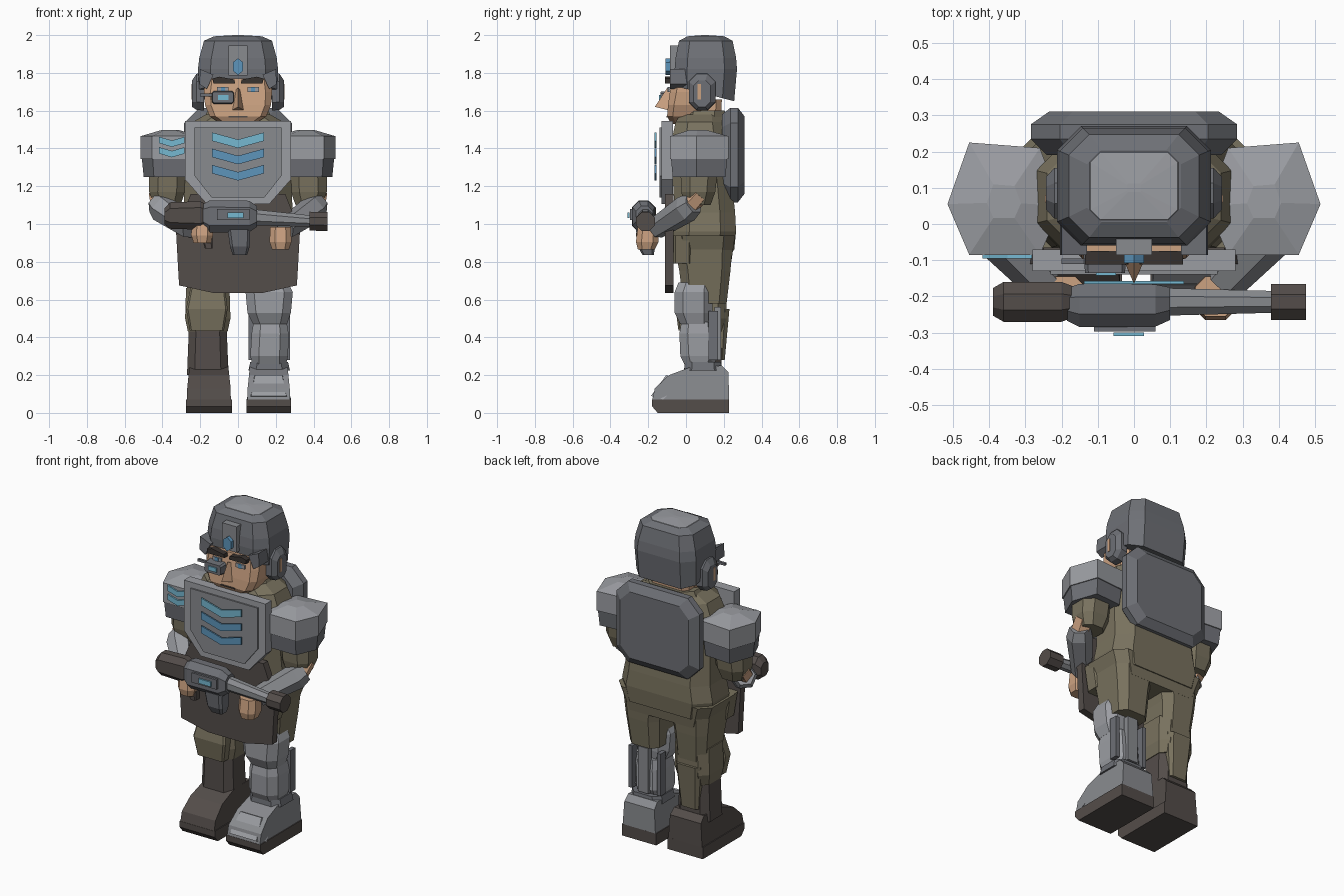
import bpy, bmesh, math
from mathutils import Vector


def mat(name, r, g, b):
    m = bpy.data.materials.new(name)
    m.diffuse_color = (r, g, b, 1)
    return m


STEEL = mat("dark steel", .155, .162, .18)
PLATE = mat("mid steel", .25, .258, .275)
LIGHT = mat("light steel", .33, .34, .365)
KHAKI = mat("khaki cloth", .19, .168, .112)
BROWN = mat("brown leather", .088, .074, .068)
SKIN = mat("skin", .60, .36, .22)
CYAN = mat("light blue", .18, .48, .64)
BLUE = mat("blue", .11, .30, .50)
DARK = mat("dark hair", .04, .033, .03)


def skin_rings(name, m, rings):
    """Flat-shaded closed solid through rings of equal point count."""
    bm = bmesh.new()
    vs = [[bm.verts.new(p) for p in r] for r in rings]
    n = len(vs[0])
    for a, b in zip(vs, vs[1:]):
        for i in range(n):
            bm.faces.new((a[i], a[(i + 1) % n], b[(i + 1) % n], b[i]))
    bm.faces.new(vs[0])
    bm.faces.new(vs[-1])
    bmesh.ops.recalc_face_normals(bm, faces=bm.faces)
    me = bpy.data.meshes.new(name)
    bm.to_mesh(me)
    bm.free()
    me.materials.append(m)
    ob = bpy.data.objects.new(name, me)
    bpy.context.collection.objects.link(ob)
    return ob


def place(axis, t, u, v):
    return {"z": (u, v, t), "x": (t, u, v), "y": (u, t, v)}[axis]


def loft(name, m, secs, axis="z", ch=.3):
    """Chamfered boxes (t, cu, cv, hu, hv[, tilt]) joined along an axis."""
    rings = []
    for t, cu, cv, hu, hv, *tilt in secs:
        c = ch * min(hu, hv)
        k = tilt[0] if tilt else 0
        pts = [(hu, c - hv), (hu, hv - c), (hu - c, hv), (c - hu, hv),
               (-hu, hv - c), (-hu, c - hv), (c - hu, -hv), (hu - c, -hv)]
        rings.append([place(axis, t + k * v / hv, cu + u, cv + v) for u, v in pts])
    return skin_rings(name, m, rings)


def prism(name, m, prof, axis, t0, t1):
    return skin_rings(name, m, [[place(axis, t, u, v) for u, v in prof] for t in (t0, t1)])


def box(name, m, x0, x1, y0, y1, z0, z1):
    return prism(name, m, [(x0, y0), (x1, y0), (x1, y1), (x0, y1)], "z", z0, z1)


def limb(name, m, pts, sides=6):
    """Tapered tube through (x, y, z, radius) points."""
    d = (Vector(pts[-1][:3]) - Vector(pts[0][:3])).normalized()
    a = d.cross(Vector((0, .9, .3))).normalized()
    b = d.cross(a)
    return skin_rings(name, m, [[Vector(p[:3]) + p[3] * (
        a * math.cos(2 * math.pi * (i + .5) / sides) + b * math.sin(2 * math.pi * (i + .5) / sides))
        for i in range(sides)] for p in pts])


def sym(half):
    """Mirror a half outline (u >= 0, top to bottom) into a full one."""
    return half + [(-u, v) for u, v in reversed(half) if u > 0]


def chevron(name, m, cx, z, w, drop, th, y0):
    prism(name, m, [(cx - w, z), (cx, z - drop), (cx + w, z),
                    (cx + w, z - th), (cx, z - drop - th), (cx - w, z - th)], "y", y0, y0 + .009)


# head
loft("head", SKIN, [(1.53, 0, .01, .09, .09), (1.57, 0, .0, .15, .10), (1.63, 0, .01, .175, .105),
                    (1.70, 0, .03, .18, .115), (1.77, 0, .05, .175, .125)])
loft("neck", SKIN, [(1.46, 0, .08, .13, .10), (1.66, 0, .09, .13, .10)])
skin_rings("nose", SKIN, [[(-.012, -.08, 1.71), (.012, -.08, 1.71), (0, -.10, 1.72)],
                          [(-.035, -.085, 1.60), (.035, -.085, 1.60), (0, -.165, 1.62)]])
box("mouth", BROWN, -.05, .05, -.104, -.09, 1.565, 1.572)
for s in (-1, 1):
    prism("eyebrow", DARK, [(s * .015, 1.745), (s * .13, 1.745), (s * .135, 1.77), (s * .1, 1.78),
                            (s * .02, 1.765)], "y", -.112, -.075)
    box("eye_white", LIGHT, s * .08 - .03, s * .08 + .03, -.094, -.086, 1.70, 1.725)
    box("iris", BLUE, s * .08 - .011, s * .08 + .011, -.098, -.09, 1.70, 1.725)

# eyepiece over one eye
loft("eyepiece", STEEL, [(-.135, -.08, 1.67, .055, .03), (-.08, -.08, 1.67, .06, .035)], "y")
box("eyepiece_lens", CYAN, -.105, -.05, -.142, -.134, 1.657, 1.683)
box("eyepiece_arm", STEEL, -.2, -.12, -.11, -.095, 1.675, 1.69)

# helmet
loft("helmet", STEEL, [(1.69, 0, .10, .205, .155, -.04), (1.82, 0, .105, .212, .165), (1.88, 0, .105, .205, .16),
                       (1.97, 0, .105, .18, .142), (1.992, 0, .105, .13, .10)], ch=.4)
loft("helmet_crown", LIGHT, [(1.985, 0, .105, .13, .098), (1.994, 0, .105, .12, .093), (2.0, 0, .1, .02, .012)], ch=.3)
prism("helmet_crest", PLATE, [(-.05, 1.785), (.05, 1.785), (.05, 1.945), (-.05, 1.945)], "y", -.085, -.03)
prism("crest_gem", BLUE, [(.032 * math.sin(i * math.pi / 3), 1.833 + .044 * math.cos(i * math.pi / 3))
                          for i in range(6)], "y", -.108, -.08)
for s in (-1, 1):
    prism("helmet_cheek", STEEL, [(s * .13, 1.79), (s * .165, 1.715), (s * .205, 1.74), (s * .2, 1.82)], "y", -.085, .05)
    loft("ear_guard", STEEL, [(s * .18, .085, 1.70, .07, .10), (s * .22, .085, 1.70, .07, .095),
                              (s * .243, .085, 1.69, .045, .07)], "x", ch=.6)
    box("ear", SKIN, s * .238, s * .246, .06, .08, 1.66, 1.74)

# torso
loft("torso", KHAKI, [(.86, 0, .09, .29, .165), (.96, 0, .10, .31, .165), (1.06, 0, .10, .29, .16),
                      (1.25, 0, .085, .28, .155), (1.47, 0, .075, .27, .145), (1.54, 0, .075, .24, .13),
                      (1.58, 0, .08, .17, .11)], ch=.5)
loft("collar", KHAKI, [(1.52, 0, .09, .20, .13), (1.60, 0, .095, .16, .11)], ch=.5)
loft("hips", KHAKI, [(.80, 0, .09, .27, .15), (.94, 0, .09, .32, .17)], ch=.35)

# chest armour
prism("chest_plate", LIGHT, sym([(.28, 1.545), (.28, 1.235), (.165, 1.105)]), "y", -.13, -.07)
prism("chest_panel", PLATE, sym([(.23, 1.51), (.23, 1.255), (.14, 1.14)]), "y", -.139, -.13)
for i in range(3):
    chevron("chest_chevron", BLUE if i else CYAN, 0, 1.485 - .086 * i, .138, .038, .045, -.166)

# backpack
loft("backpack", STEEL, [(.19, 0, 1.365, .24, .215), (.235, 0, 1.365, .285, .25), (.275, 0, 1.365, .285, .25),
                         (.31, 0, 1.365, .235, .205)], "y", ch=.32)

# apron
prism("apron", BROWN, sym([(.25, 1.16), (.328, .96), (.312, .675), (.13, .635)]), "y", -.11, -.065)

# shoulders and arms
PAD = [(.455, .225), (.515, .055), (.455, -.085), (.26, -.085), (.2, .05), (.26, .21)]
for s in (-1, 1):
    def pad_ring(z, k):
        return [(s * (.36 + (x - .36) * k), .06 + (y - .06) * k, z) for x, y in PAD]
    skin_rings("shoulder_pad", LIGHT, [pad_ring(1.345, 1), pad_ring(1.465, 1), pad_ring(1.497, .3)])
    skin_rings("shoulder_pad_base", STEEL, [pad_ring(1.25, .9), pad_ring(1.345, .96)])
    loft("sleeve", KHAKI, [(1.10, s * .375, .06, .07, .07), (1.17, s * .375, .065, .095, .09),
                           (1.30, s * .37, .07, .10, .10)], ch=.5)
    limb("elbow", SKIN, [(s * .42, .07, 1.16, .055), (s * .40, -.01, 1.07, .06)])
    limb("forearm_guard", LIGHT if s < 0 else PLATE,
         [(s * .43, .04, 1.11, .06), (s * .40, .0, 1.08, .075), (s * .25, -.16, .975, .058)])
    hx, hz = (.225, .935) if s > 0 else (-.19, .97)
    loft("hand", SKIN, [(hz - .07, hx, -.21, .045, .045), (hz - .03, hx, -.205, .058, .06),
                        (hz + .05, hx, -.20, .055, .055)], ch=.5)
for i in range(2):
    chevron("shoulder_chevron", CYAN, -.35, 1.462 - .055 * i, .068, .02, .034, -.095)

# weapon lying across the waist
loft("weapon_stock", BROWN, [(-.39, -.215, 1.04, .038, .042), (-.36, -.215, 1.045, .055, .07),
                             (-.20, -.215, 1.045, .055, .075), (-.16, -.215, 1.045, .04, .055)], "x", ch=.6)
loft("weapon_body", STEEL, [(-.185, -.222, 1.045, .045, .06), (-.15, -.225, 1.04, .06, .085),
                            (.06, -.225, 1.04, .058, .083), (.10, -.22, 1.04, .045, .055)], "x", ch=.6)
loft("weapon_barrel", PLATE, [(.09, -.215, 1.035, .038, .042), (.39, -.215, 1.015, .03, .03)], "x", ch=.6)
loft("weapon_muzzle", BROWN, [(.378, -.215, 1.015, .05, .05), (.475, -.215, 1.013, .05, .05)], "x", ch=.6)
loft("weapon_grip", STEEL, [(.835, .01, -.20, .038, .03), (.88, .01, -.21, .052, .045), (.97, .005, -.215, .06, .05)])
loft("weapon_trigger", BROWN, [(.87, -.155, -.2, .02, .025), (.97, -.17, -.2, .035, .03)])
box("weapon_light_mount", STEEL, -.11, .06, -.297, -.27, 1.02, 1.08)
box("weapon_light", CYAN, -.056, .028, -.309, -.30, 1.033, 1.062)

# trousered leg with leather boot, and armoured leg with steel boot
BOOT = [(-.18, .065), (-.165, .13), (-.09, .20), (.03, .245), (.19, .25), (.225, .215), (.228, .065)]
SOLE = [(-.18, .035), (-.15, 0), (.228, 0), (.228, .072), (-.18, .072)]
for s in (-1, 1):
    loft("thigh", KHAKI, [(.58, s * .16, .10, .10, .115), (.75, s * .165, .10, .115, .135),
                          (.92, s * .16, .09, .14, .16)], ch=.4)
    loft("hip_flap", KHAKI, [(.79, s * .235, -.02, .055, .05), (.94, s * .255, -.02, .06, .05)])
    x0, x1 = (.05, .275) if s > 0 else (-.27, -.038)
    skin_rings("boot", PLATE if s > 0 else BROWN,
               [[((x0 + x1) / 2 + t * (x1 - x0) / 2 * (1 - .9 * max(0, z - .12)), y, z) for y, z in BOOT]
                for t in (-1, 1)])
    prism("boot_sole", BROWN, SOLE, "x", x0 - .005, x1 + .005)

loft("trouser_leg", KHAKI, [(.43, -.16, .095, .105, .10), (.50, -.16, .10, .12, .115), (.66, -.16, .10, .115, .115)], ch=.4)
loft("trouser_back", KHAKI, [(.28, -.16, .17, .06, .035), (.55, -.16, .17, .085, .06)], ch=.4)
loft("knee_patch", KHAKI, [(.435, -.165, -.01, .09, .03), (.55, -.165, -.02, .11, .035), (.67, -.16, 0, .09, .03)])
loft("leather_shin", BROWN, [(.20, -.16, .09, .11, .10), (.45, -.16, .09, .10, .095)], ch=.4)

loft("steel_knee", LIGHT, [(.47, .17, .05, .09, .08), (.53, .165, .04, .115, .10), (.64, .165, .04, .125, .10),
                           (.69, .165, .05, .10, .09)], ch=.45)
loft("steel_shin", LIGHT, [(.26, .165, .07, .09, .08), (.30, .165, .07, .1, .10), (.42, .17, .065, .098, .10),
                           (.48, .17, .065, .088, .09)], ch=.45)
loft("ankle_ring", STEEL, [(.225, .165, .09, .11, .10), (.27, .165, .09, .1, .095)], ch=.4)
for s in (-1, 1):
    box("shin_strut", STEEL, .165 + s * .085, .165 + s * .11, .12, .17, .28, .54)
box("calf_strut", PLATE, .13, .20, .15, .185, .28, .56)
skin_rings("toe_cap", LIGHT, [[(.07, -.185, .09), (.255, -.185, .09), (.235, -.105, .20), (.09, -.105, .20)],
                              [(.045, -.12, .07), (.282, -.12, .07), (.25, -.02, .17), (.075, -.02, .17)]])
